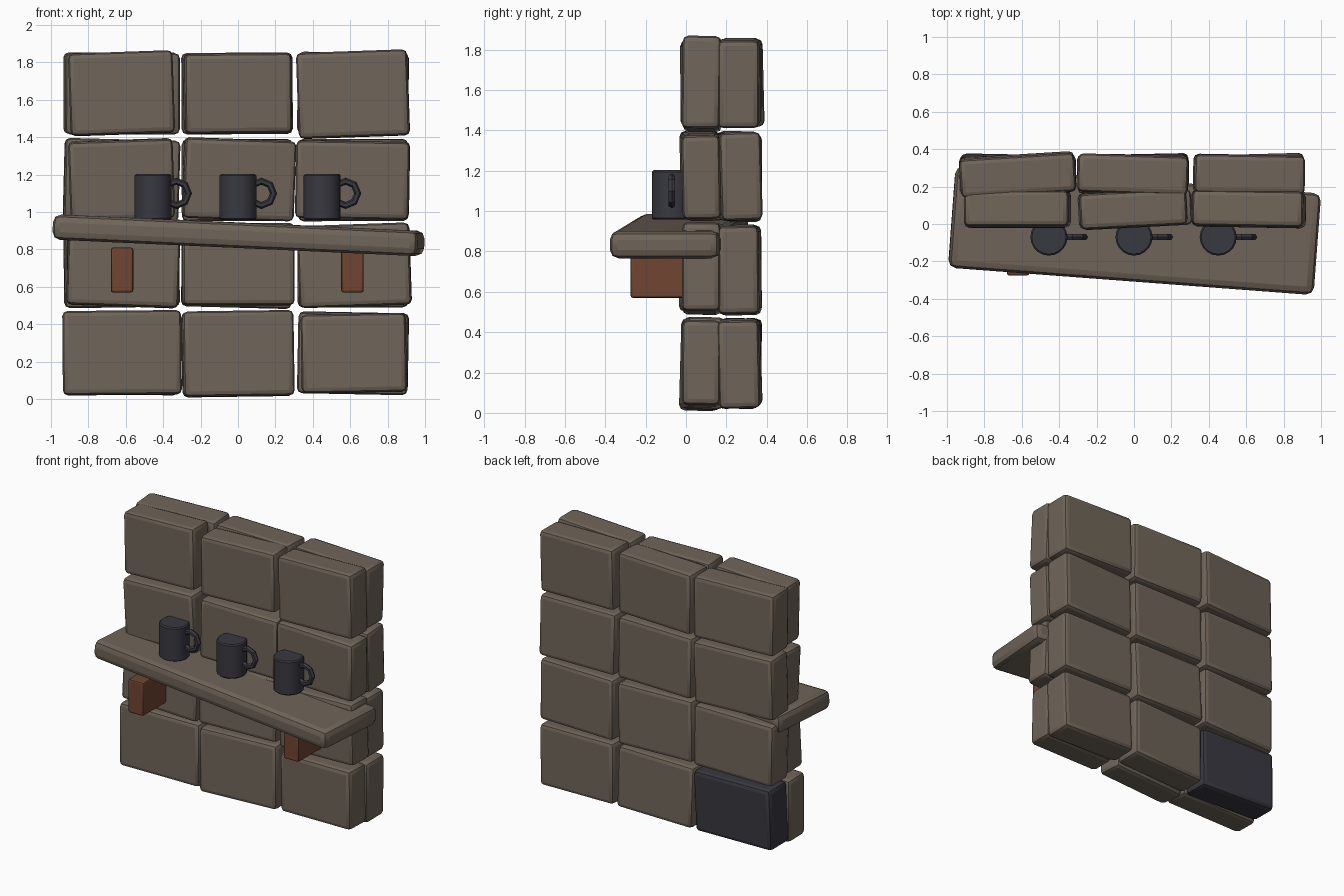
import bpy, bmesh, random
from math import radians, pi
from mathutils import Matrix, Euler, Vector

random.seed(4)
cube = bpy.data.objects.get("Cube")
if cube:
    bpy.data.objects.remove(cube)


def material(name, rgb):
    m = bpy.data.materials.new(name)
    m.use_nodes = True
    m.diffuse_color = (*rgb, 1)
    m.node_tree.nodes["Principled BSDF"].inputs["Base Color"].default_value = (*rgb, 1)
    return m


STONE = material("brown stone", (0.16, 0.13, 0.10))
DARK = material("charcoal", (0.04, 0.04, 0.052))
WOOD = material("red brown wood", (0.16, 0.06, 0.03))


def finish(bm, name, mat, smooth=True):
    me = bpy.data.meshes.new(name)
    bm.to_mesh(me)
    bm.free()
    me.materials.append(mat)
    ob = bpy.data.objects.new(name, me)
    bpy.context.collection.objects.link(ob)
    if smooth:
        bpy.ops.object.select_all(action='DESELECT')
        ob.select_set(True)
        bpy.context.view_layer.objects.active = ob
        bpy.ops.object.shade_smooth_by_angle(angle=radians(20))
    return ob


def block(name, mat, centre, size, bevel, pitch=0, roll=0, yaw=0, segments=2):
    """Bevelled box; roll lifts the right end, yaw pushes it back."""
    bm = bmesh.new()
    bmesh.ops.create_cube(bm, size=1)
    bmesh.ops.scale(bm, vec=size, verts=bm.verts)
    bmesh.ops.bevel(bm, geom=bm.edges[:], offset=bevel, segments=segments,
                    profile=0.5, affect='EDGES')
    turn = Euler((radians(pitch), radians(-roll), radians(yaw))).to_matrix().to_4x4()
    bm.transform(Matrix.Translation(Vector(centre)) @ turn)
    return finish(bm, name, mat)


# Front stones, bottom row first: left x, right x, bottom z, top z, roll
front_rows = [
    [(-.94, -.30, .02, .475, .5), (-.30, .30, .01, .475, .8), (.335, .905, .03, .46, 1)],
    [(-.92, -.305, .485, .945, -2), (-.30, .30, .50, .94, 0), (.315, .93, .485, .945, 2)],
    [(-.91, -.335, .95, 1.395, 2), (-.30, .31, .95, 1.40, -2), (.305, .92, .96, 1.385, -1)],
    [(-.91, -.335, 1.405, 1.865, 2), (-.29, .285, 1.42, 1.85, .5), (.31, .92, 1.39, 1.87, 2)],
]
front_yaw = (0, 3, -1)
for r, row in enumerate(front_rows):
    for c, (x0, x1, z0, z1, roll) in enumerate(row):
        lean = abs(radians(roll))
        w, h = x1 - x0, z1 - z0
        size = (w - h * lean, .19, h - w * lean)
        block(f"front_stone_{r + 1}_{c + 1}", STONE,
              ((x0 + x1) / 2, .08, (z0 + z1) / 2), size, .028,
              random.uniform(-2, 2), roll, front_yaw[c])

# Back stones, one of them charcoal
columns = [(-.935, -.31, 3.5), (-.305, .295, -2), (.315, .915, -1)]
for r in range(4):
    for c, (x0, x1, yaw) in enumerate(columns):
        corner = r == 0 and c == 0
        block(f"back_stone_{r + 1}_{c + 1}", DARK if corner else STONE,
              ((x0 + x1) / 2, .265, .245 + r * .463),
              (x1 - x0 - .01, .205, .435), .028,
              random.uniform(-2, 2), random.uniform(-1.8, 1.8),
              yaw if r == 3 else random.uniform(-2, 2))

# Charcoal filler between the layers
block("filler_stone", DARK, (-.75, .17, .70), (.33, .08, .36), .02, 2)

# Crooked shelf slab
block("shelf", STONE, (.003, -.035, .876), (1.96, .545, .135), .042, 0, -2.6, -4.3)

# Shelf brackets
for side, x in (("right", -.62), ("left", .612)):
    block(f"{side}_bracket", WOOD, (x, -.10, .69), (.12, .35, .24), .012)

# Mugs with angular ring handles
for i, x in enumerate((-.455, 0, .45)):
    bm = bmesh.new()
    bmesh.ops.create_cone(bm, cap_ends=True, segments=20, radius1=.099,
                          radius2=.099, depth=.245)
    rims = [e for e in bm.edges if abs(e.verts[0].co.z - e.verts[1].co.z) < .001]
    bmesh.ops.bevel(bm, geom=rims, offset=.008, segments=1, affect='EDGES')
    bm.transform(Matrix.Translation((x, -.07, 1.08)))
    finish(bm, f"mug_{i + 1}", DARK)

    bpy.ops.mesh.primitive_torus_add(major_segments=8, minor_segments=6,
                                     major_radius=.065, minor_radius=.019,
                                     location=(x + .125, -.07, 1.10),
                                     rotation=(pi / 2, 0, 0))
    handle = bpy.context.object
    handle.name = f"mug_handle_{i + 1}"
    handle.data.materials.append(DARK)
